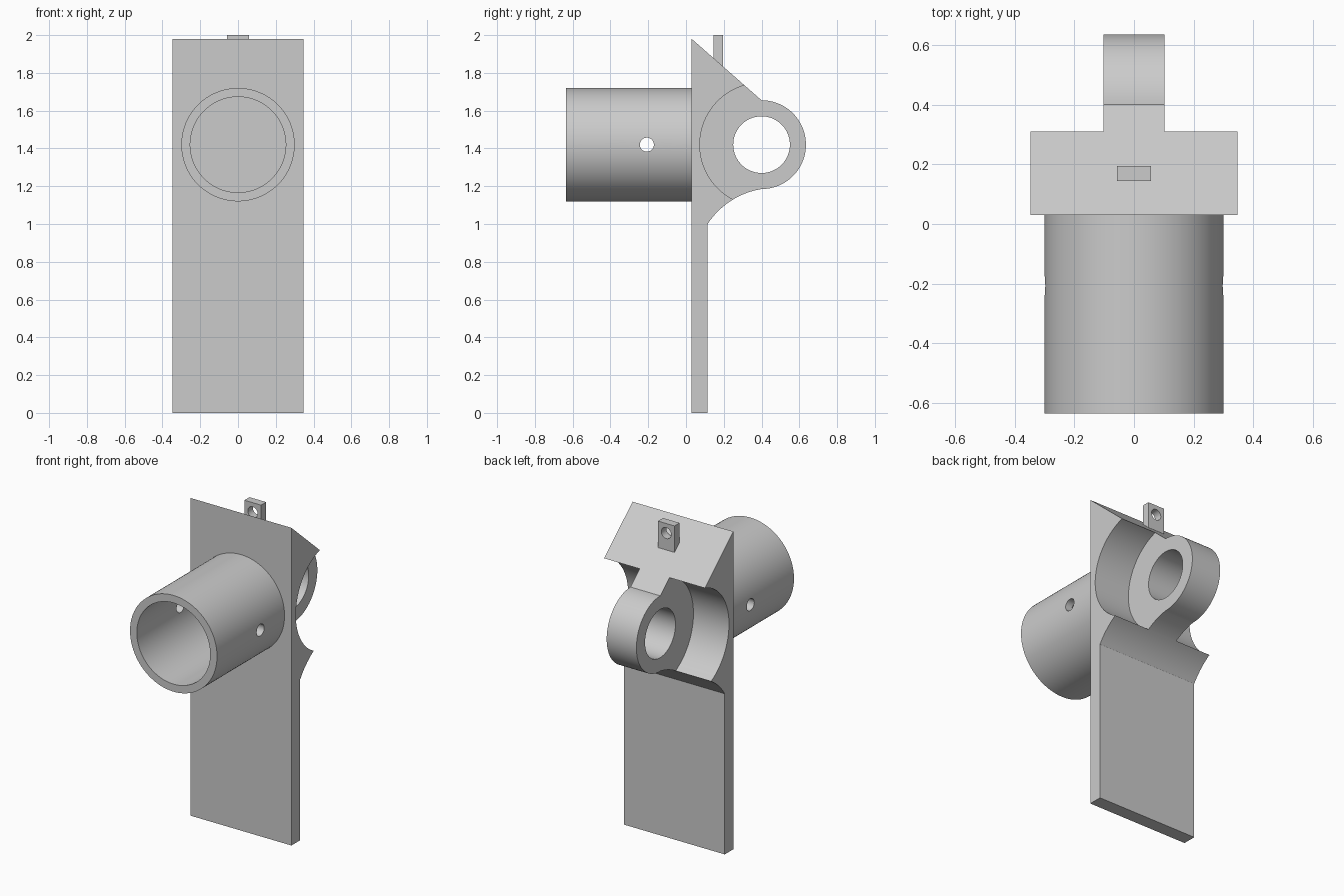
import bpy
import bmesh
from math import sin, cos, pi, radians
from mathutils import Matrix, Vector

cube = bpy.data.objects.get("Cube")
if cube:
    bpy.data.objects.remove(cube, do_unlink=True)

grey = bpy.data.materials.new("plain grey")
grey.use_nodes = True
colour = (0.6, 0.6, 0.6, 1)
grey.diffuse_color = colour
grey.node_tree.nodes["Principled BSDF"].inputs["Base Color"].default_value = colour

AXIS_Z = 1.42        # height of the tube and the lug eye
LUG_Y = 0.40
LUG_R = 0.235
LUG_HALF = 0.1025
HALF_WIDTH = 0.3475


def arc(cy, cz, r, start, end, steps):
    """Points (y, z) along an arc, angles in degrees."""
    angles = [radians(start + (end - start) * i / steps) for i in range(steps + 1)]
    return [(cy + r * cos(a), cz + r * sin(a)) for a in angles]


def prism(name, outline, x0, x1):
    """Extrude a (y, z) outline along x."""
    bm = bmesh.new()
    face = bm.faces.new([bm.verts.new((x0, y, z)) for y, z in outline])
    out = bmesh.ops.extrude_face_region(bm, geom=[face])
    moved = [v for v in out["geom"] if isinstance(v, bmesh.types.BMVert)]
    bmesh.ops.translate(bm, verts=moved, vec=(x1 - x0, 0, 0))
    bmesh.ops.recalc_face_normals(bm, faces=bm.faces)
    return finish(name, bm)


def cylinder(name, start, end, r, sides=96):
    """Solid cylinder between two points."""
    a, b = Vector(start), Vector(end)
    turn = (b - a).to_track_quat("Z", "Y").to_matrix().to_4x4()
    bm = bmesh.new()
    bmesh.ops.create_cone(bm, cap_ends=True, segments=sides, radius1=r, radius2=r,
                          depth=(b - a).length,
                          matrix=Matrix.Translation((a + b) / 2) @ turn)
    return finish(name, bm)


def finish(name, bm):
    mesh = bpy.data.meshes.new(name)
    bm.to_mesh(mesh)
    bm.free()
    mesh.materials.append(grey)
    obj = bpy.data.objects.new(name, mesh)
    bpy.context.collection.objects.link(obj)
    return obj


def cut(obj, *cutters):
    """Subtract the cutters, then remove them."""
    bpy.context.view_layer.objects.active = obj
    for c in cutters:
        mod = obj.modifiers.new("cut", "BOOLEAN")
        mod.operation = "DIFFERENCE"
        mod.solver = "EXACT"
        mod.object = c
        bpy.ops.object.modifier_apply(modifier=mod.name)
        bpy.data.objects.remove(c, do_unlink=True)


# Back plate with sloped top, curved underside and rounded lug
outline = [(0.03, 0), (0.115, 0)]
outline += arc(0.467, 0.769, 0.4215, 146.7, 100, 16)
outline += arc(LUG_Y, AXIS_Z, LUG_R, -90, 90, 48)
outline += [(0.03, 1.98)]
plate = prism("plate_with_lug", outline, -HALF_WIDTH, HALF_WIDTH)

# Round clearance on each side of the lug, and its eye
for side in (-1, 1):
    cut(plate, cylinder("clearance", (side * LUG_HALF, LUG_Y, AXIS_Z),
                        (side * 0.6, LUG_Y, AXIS_Z), 0.327, 128))
cut(plate, cylinder("eye", (-0.5, LUG_Y, AXIS_Z), (0.5, LUG_Y, AXIS_Z), 0.15))

# Front tube, open to the plate, with a pin hole through both walls
tube = cylinder("front_tube", (0, -0.635, AXIS_Z), (0, 0.03, AXIS_Z), 0.3, 128)
cut(tube,
    cylinder("bore", (0, -0.8, AXIS_Z), (0, 0.0299, AXIS_Z), 0.253, 128),
    cylinder("pin_hole", (-0.5, -0.207, AXIS_Z), (0.5, -0.207, AXIS_Z), 0.037, 48))

# Small eyelet tab standing on the slope
tab = prism("eyelet_tab", [(0.145, 1.86), (0.195, 1.815), (0.195, 2), (0.145, 2)],
            -0.057, 0.057)
cut(tab, cylinder("eyelet", (0, 0, 1.94), (0, 0.4, 1.94), 0.034, 48))

# Smooth the round surfaces and keep the edges sharp
bpy.ops.object.select_all(action="DESELECT")
for obj in (plate, tube, tab):
    obj.select_set(True)
bpy.context.view_layer.objects.active = plate
bpy.ops.object.shade_smooth_by_angle(angle=radians(30))
